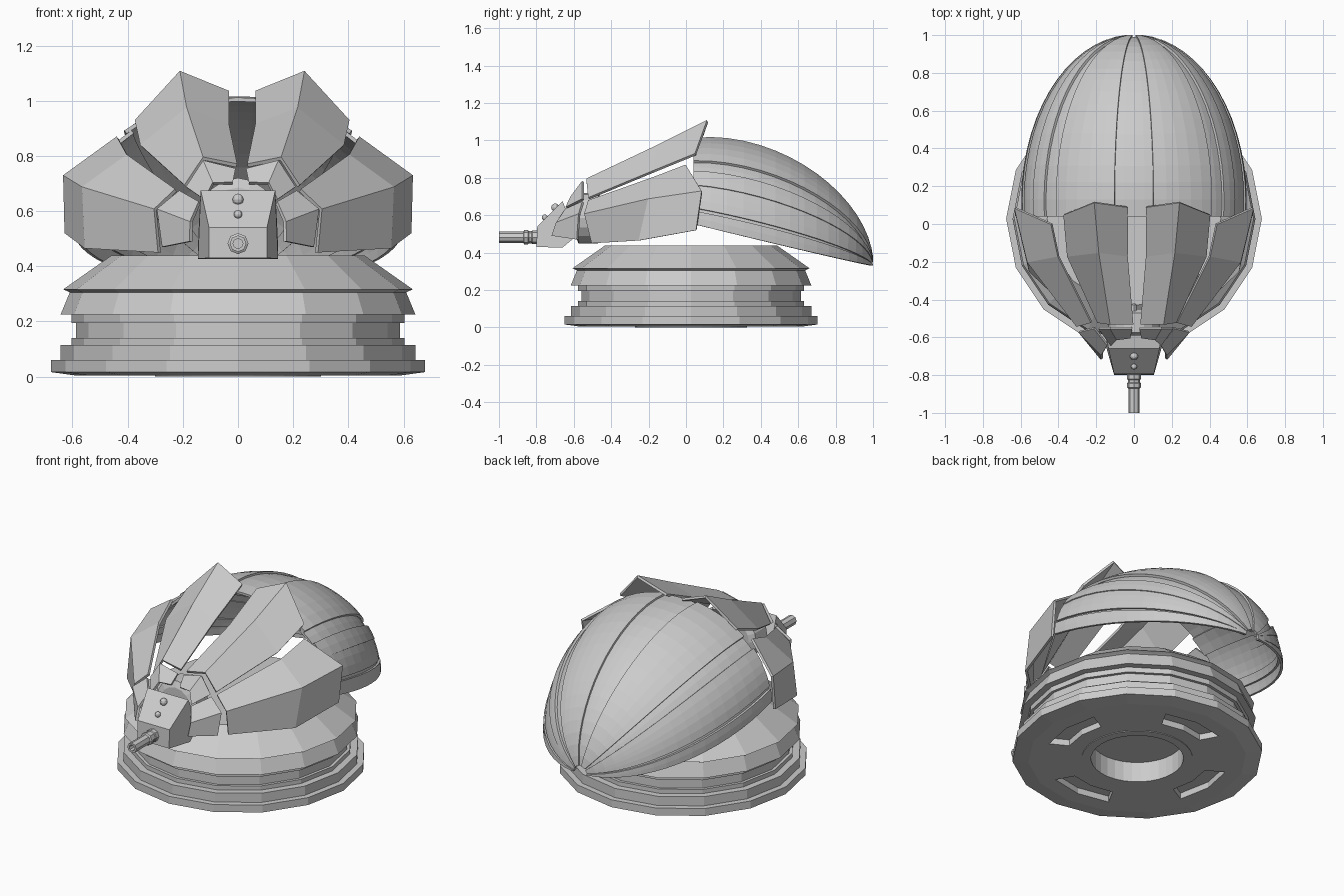
import bpy, bmesh
from math import sin, cos, pi, radians, sqrt
from mathutils import Vector

if "Cube" in bpy.data.objects:
    bpy.data.objects.remove(bpy.data.objects["Cube"])


def make(name, verts, faces, thick=0):
    me = bpy.data.meshes.new(name)
    me.from_pydata([tuple(v) for v in verts], [], faces)
    bm = bmesh.new()
    bm.from_mesh(me)
    bmesh.ops.remove_doubles(bm, verts=bm.verts, dist=1e-5)
    bmesh.ops.recalc_face_normals(bm, faces=bm.faces)
    bm.to_mesh(me)
    bm.free()
    ob = bpy.data.objects.new(name, me)
    bpy.context.collection.objects.link(ob)
    if thick:
        m = ob.modifiers.new("thickness", 'SOLIDIFY')
        m.thickness = thick
        m.offset = 0
    return ob


def grid(name, rows, thick=0):
    n = len(rows[0])
    faces = [(i*n+j, i*n+j+1, (i+1)*n+j+1, (i+1)*n+j)
             for i in range(len(rows)-1) for j in range(n-1)]
    return make(name, [p for r in rows for p in r], faces, thick)


def lathe(name, profile, sides, centre, along_y=False):
    """Closed turned solid; profile is (radius, height) from end to end."""
    verts, faces, n = [], [], len(profile)
    for r, h in profile:
        for k in range(sides):
            a = 2*pi*k/sides
            p = (r*cos(a), h, r*sin(a)) if along_y else (r*cos(a), r*sin(a), h)
            verts.append(Vector(p) + Vector(centre))
    for i in range(n-1):
        for k in range(sides):
            k2 = (k+1) % sides
            faces.append((i*sides+k, i*sides+k2, (i+1)*sides+k2, (i+1)*sides+k))
    faces.append(tuple(range(sides)))
    faces.append(tuple(range((n-1)*sides, n*sides)))
    return make(name, verts, faces)


def cut(target, cutter):
    m = target.modifiers.new("cut", 'BOOLEAN')
    m.operation = 'DIFFERENCE'
    m.object = cutter
    m.solver = 'EXACT'
    cutter.hide_render = True
    cutter.hide_viewport = True


# stepped sixteen-sided base
BC = (0, 0.027, 0)
base = lathe("base", [(.59, .004), (.677, .016), (.677, .06), (.643, .06), (.643, .115), (.604, .115),
                      (.604, .14), (.587, .14), (.587, .195), (.604, .195), (.604, .225), (.643, .225),
                      (.61, .305), (.62, .31), (.634, .316), (.46, .438)], 16, BC)

# round well and four slots underneath
cut(base, lathe("well_cutter", [(.25, -.1), (.25, .12)], 32, BC))
for k in range(4):
    a0 = k*pi/2
    ring = [(r, a0 + s*radians(w)*d) for r, w, d in ((.39, 20, 1), (.5, 22, -1)) for s in (-1, 0, 1)]
    pts = [(r*cos(a), r*sin(a) + .027) for r, a in ring]
    vs = [(x, y, z) for z in (-.05, .04) for x, y in pts]
    fs = [tuple(range(6)), tuple(range(6, 12))] + [(i, (i+1) % 6, (i+1) % 6+6, i+6) for i in range(6)]
    cut(base, make(f"slot_cutter_{k}", vs, fs))
# thin ring around the well
ring_rows = [[(r*cos(a), r*sin(a) + .027, z) for r, z in ((.25, .005), (.25, 0), (.3, 0), (.3, .005))]
             for a in (2*pi*k/32 for k in range(33))]
grid("well_rim", ring_rows)


# rear shell: gores that meet at the tail, drooping towards the rear
def shell_gore(name, f0, f1, s, steps=16):
    n = max(2, int(abs(f1-f0)/7)+1)
    cols = []
    for j in range(n+1):
        f = radians(f0 + (f1-f0)*j/n)
        col = []
        for i in range(steps+1):
            y = .04 + .955*sin(radians(87)*i/steps)
            wid = .59*sqrt(1-((y-.12)/.876)**2)
            hgt = .503*sqrt(1-((y-.33)/.666)**2)
            col.append((s*wid*sin(f), .04 + (y-.04)*(.5+.5*s), .57 - .24*y + s*hgt*cos(f)))
        cols.append(col)
    return grid(name, cols, .014)


shell_gore("shell_spine", -11, 11, .98)
for side, tag in ((-1, "left"), (1, "right")):
    for i, (a, b, s) in enumerate(((10, 44, 1), (42, 55, .972), (53, 64, 1),
                                   (63, 80, .992), (78, 84, .975), (82, 91, 1))):
        shell_gore(f"shell_panel_{tag}_{i}", side*a, side*b, s)

# creased front armour: rows run from the rear edge to the front edge
upper = [[(.05, .09, 1.03), (.225, .115, 1.102), (.385, .05, .925)],
         [(.05, -.17, .91), (.20, -.15, .97), (.365, -.17, .835)],
         [(.02, -.53, .765), (.14, -.53, .79), (.205, -.52, .69)]]
lower = [[(.436, 0, .865), (.628, .085, .727), (.622, .055, .52)],
         [(.40, -.17, .80), (.56, -.2, .685), (.55, -.25, .465)],
         [(.225, -.52, .675), (.30, -.54, .605), (.285, -.5, .45)]]
collar_top = [[(.02, -.55, .75), (.135, -.55, .78), (.195, -.55, .685)],
              [(.03, -.60, .70), (.10, -.61, .70), (.13, -.64, .64)]]
collar_side = [[(.21, -.55, .67), (.29, -.57, .605), (.27, -.58, .47)],
               [(.14, -.64, .63), (.17, -.69, .56), (.17, -.715, .49)]]
for side, tag in ((-1, "left"), (1, "right")):
    for name, rows, shift in (("upper_plate", upper, .015), ("side_plate", lower, 0),
                              ("collar_top", collar_top, .01), ("collar_side", collar_side, 0)):
        grid(f"{name}_{tag}", [[(side*x + shift, y, z) for x, y, z in r] for r in rows], .014)

# gun housing: wedge with sloped face
side_outline = [(-.585, .49, .145), (-.66, .675, .135), (-.795, .54, .105),
                (-.80, .43, .105), (-.66, .427, .145)]
hv = [(s*w, y, z) for s in (-1, 1) for y, z, w in side_outline]
make("gun_housing", hv, [(0, 1, 2, 3, 4), (5, 6, 7, 8, 9)]
     + [(i, (i+1) % 5, (i+1) % 5+5, i+5) for i in range(5)])
lathe("gun_mantlet", [(.10, -.06), (.135, -.045), (.135, .06), (.10, .08)], 16, (0, -.53, .585), True)

# barrel with muzzle bore and sleeve rings
lathe("barrel", [(.018, -.9), (.018, -1), (.03, -1), (.03, -.87), (.038, -.865), (.038, -.845),
                 (.033, -.84), (.033, -.825), (.037, -.82), (.037, -.78)], 8, (0, 0, .482), True)

# bolts on the sloped face and sight rod on the centre line
for i, (y, z, r) in enumerate(((-.70, .642, .021), (-.755, .588, .016))):
    bpy.ops.mesh.primitive_uv_sphere_add(segments=10, ring_count=6, radius=r, location=(0, y, z))
    bpy.context.object.name = f"housing_bolt_{i}"
lathe("sight_rod", [(.006, -.51), (.014, -.5), (.014, -.43), (.006, -.42)], 8, (0, 0, .69), True)
